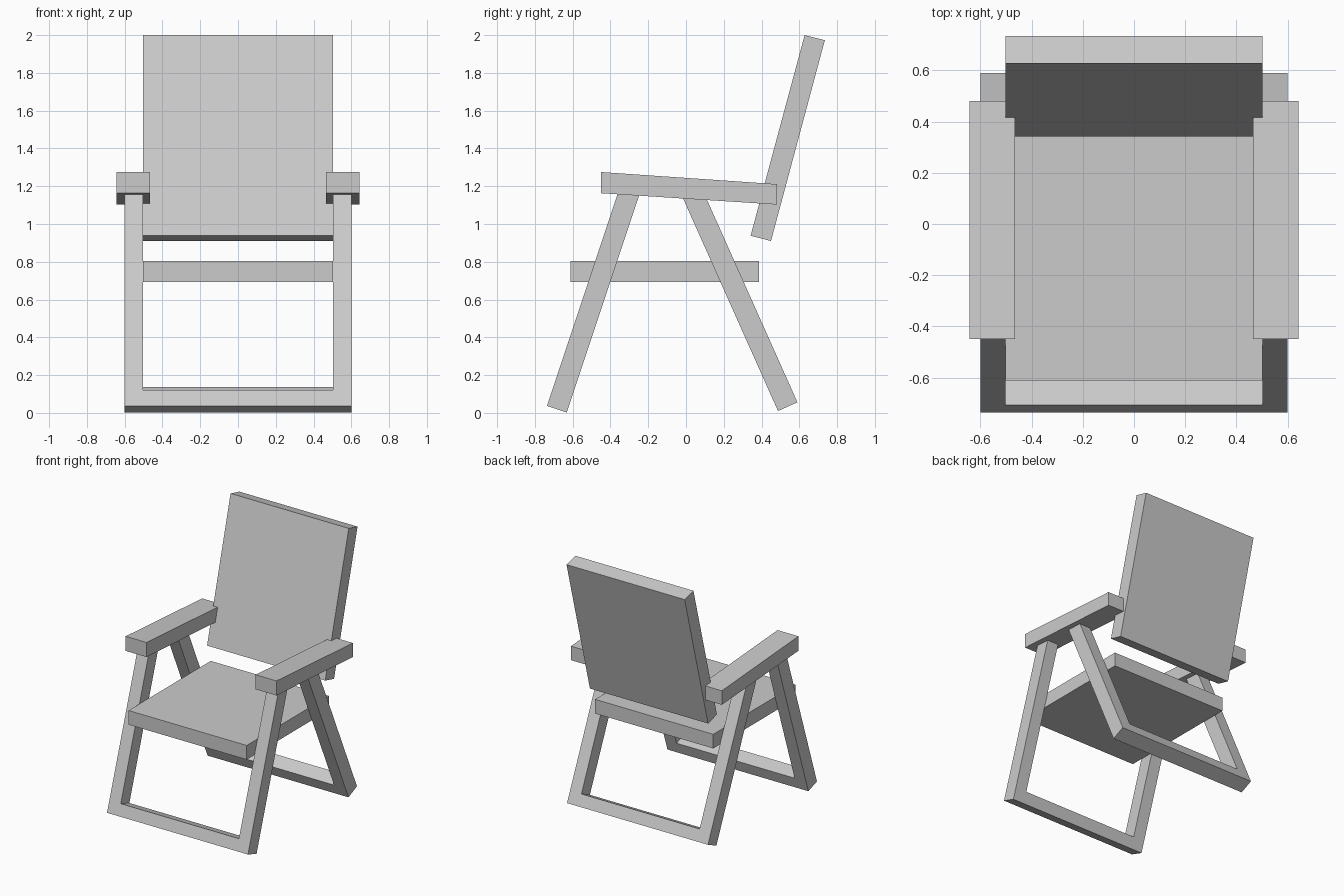
import bpy
from mathutils import Vector
import bmesh

if "Cube" in bpy.data.objects:
    bpy.data.objects.remove(bpy.data.objects["Cube"])


def extrude_face(name, points, offset):
    """Solid made by sweeping one flat outline along an offset."""
    bm = bmesh.new()
    face = bm.faces.new([bm.verts.new(p) for p in points])
    result = bmesh.ops.extrude_face_region(bm, geom=[face], use_keep_orig=True)
    moved = [v for v in result["geom"] if isinstance(v, bmesh.types.BMVert)]
    bmesh.ops.translate(bm, verts=moved, vec=offset)
    bmesh.ops.recalc_face_normals(bm, faces=bm.faces)
    mesh = bpy.data.meshes.new(name)
    bm.to_mesh(mesh)
    bm.free()
    obj = bpy.data.objects.new(name, mesh)
    bpy.context.collection.objects.link(obj)
    return obj


def panel(name, profile, x0, x1):
    """Side profile (y, z) swept across x."""
    return extrude_face(name, [(x0, y, z) for y, z in profile], (x1 - x0, 0, 0))


def leg_frame(name, front, back, length, outer=0.6, inner=0.503, bar=0.09):
    """Tilted U frame; front and back are the lower corners (y, z) in side view."""
    base = Vector((0, *front))
    depth = Vector((0, *back)) - base
    up = Vector((0, -depth.z, depth.y)).normalized()
    outline = [(-outer, 0), (outer, 0), (outer, length), (inner, length),
               (inner, bar), (-inner, bar), (-inner, length), (-outer, length)]
    points = [base + up * h + Vector((x, 0, 0)) for x, h in outline]
    return extrude_face(name, points, depth)


# Seat and reclined backrest
panel("seat", [(-0.612, 0.694), (0.387, 0.694), (0.387, 0.803), (-0.612, 0.803)], -0.503, 0.503)
panel("backrest", [(0.342, 0.938), (0.450, 0.910), (0.735, 1.973), (0.628, 2.0)], -0.503, 0.503)

# Sloping armrests
arm = [(-0.450, 1.163), (0.481, 1.103), (0.481, 1.211), (-0.450, 1.275)]
for side, label in ((-1, "left"), (1, "right")):
    panel("armrest_" + label, arm, side * 0.465, side * 0.642)

# U-shaped leg frames, their tops set into the armrests
leg_frame("front_leg_frame", (-0.736, 0.037), (-0.631, 0.002), 1.215)
leg_frame("rear_leg_frame", (0.487, 0.010), (0.590, 0.056), 1.235)
